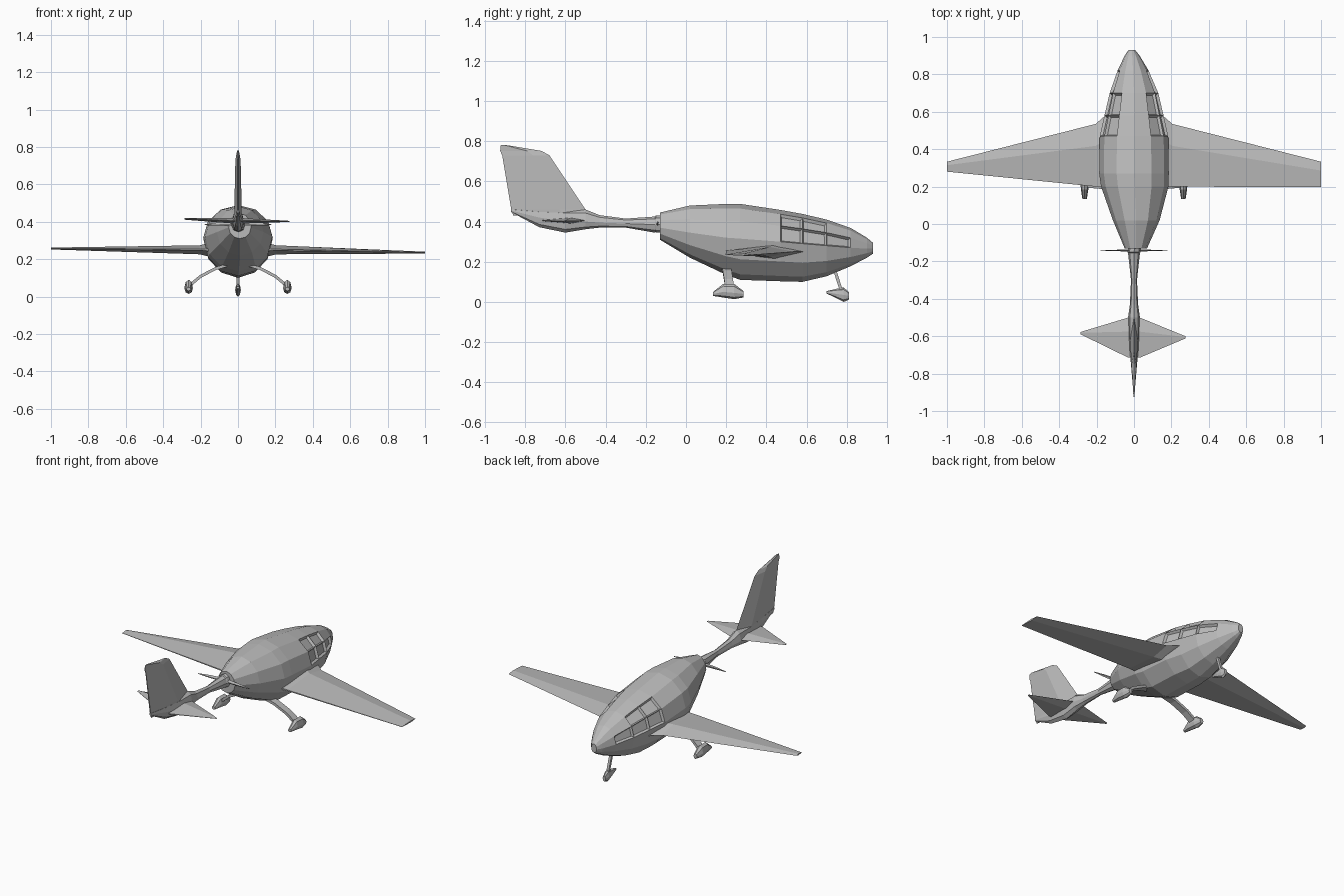
import bpy, bmesh, math
from mathutils import Vector

cube = bpy.data.objects.get("Cube")
if cube:
    bpy.data.objects.remove(cube, do_unlink=True)

grey = bpy.data.materials.new("plain_grey")
grey.use_nodes = True
colour = (0.5, 0.5, 0.5, 1)
grey.diffuse_color = colour
grey.node_tree.nodes["Principled BSDF"].inputs["Base Color"].default_value = colour


def loft(name, rings, detail=None):
    """Skin a list of equal-length point rings and cap both ends."""
    bm = bmesh.new()
    rows = [[bm.verts.new(p) for p in ring] for ring in rings]
    n = len(rows[0])
    for a, b in zip(rows, rows[1:]):
        for i in range(n):
            j = (i + 1) % n
            bm.faces.new((a[i], a[j], b[j], b[i]))
    bm.faces.new(rows[0])
    bm.faces.new(rows[-1])
    bmesh.ops.recalc_face_normals(bm, faces=bm.faces)
    if detail:
        detail(bm)
    mesh = bpy.data.meshes.new(name)
    bm.to_mesh(mesh)
    bm.free()
    mesh.materials.append(grey)
    obj = bpy.data.objects.new(name, mesh)
    bpy.context.collection.objects.link(obj)
    return obj


def body(name, stations, sides, detail=None):
    """Stations: y, centre x, half width, bottom z, widest z, top z."""
    rings = []
    for y, cx, w, low, mid, top in stations:
        ring = []
        for k in range(sides):
            a = math.tau * k / sides
            s = math.sin(a)
            ring.append((cx + w * math.cos(a), y, mid + s * ((top - mid) if s > 0 else (mid - low))))
        rings.append(ring)
    return loft(name, rings, detail)


def blade(name, sections, upright=False):
    """Sections: span position, leading y, trailing y, offset, half thickness."""
    rings = []
    for span, lead, trail, off, t in sections:
        crest = lead + (trail - lead) * 0.35
        outline = [(lead, off), (crest, off + t), (trail, off + t * 0.15),
                   (trail, off - t * 0.15), (crest, off - t)]
        rings.append([(o, y, span) if upright else (span, y, o) for y, o in outline])
    return loft(name, rings)


def strut(name, path, depth, thick):
    """Flat bar running along a path."""
    rings = []
    for i, p in enumerate(path):
        a, b = path[max(i - 1, 0)], path[min(i + 1, len(path) - 1)]
        run = (Vector(b) - Vector(a)).normalized()
        side = run.cross(Vector((0, 1, 0))).normalized() * thick
        fore = Vector((0, depth, 0))
        c = Vector(p)
        rings.append([c + side + fore, c + side - fore, c - side - fore, c - side + fore])
    return loft(name, rings)


# Sunken cabin windows and low side slots
def sink_windows(bm):
    panes = []
    for f in bm.faces:
        c = f.calc_center_median()
        if 0.42 < c.y < 0.8 and abs(c.x) > 0.08 and 0.29 < c.z < 0.4:
            panes.append(f)
    bmesh.ops.inset_individual(bm, faces=panes, thickness=0.012, depth=-0.014)


# Fuselage pod
body("fuselage", [
    (-0.13, 0.01, 0.06, 0.31, 0.37, 0.445),
    (0.02, 0.012, 0.125, 0.22, 0.345, 0.48),
    (0.2, 0.004, 0.18, 0.135, 0.32, 0.488),
    (0.27, 0, 0.186, 0.11, 0.315, 0.488),
    (0.47, 0, 0.183, 0.103, 0.3, 0.458),
    (0.58, 0, 0.158, 0.1, 0.29, 0.438),
    (0.7, 0, 0.13, 0.128, 0.28, 0.41),
    (0.82, -0.005, 0.083, 0.178, 0.27, 0.368),
    (0.9, -0.01, 0.04, 0.22, 0.265, 0.32),
    (0.93, -0.012, 0.018, 0.24, 0.265, 0.295)], 12, sink_windows)

# Tail boom
body("tail_boom", [
    (-0.155, 0, 0.032, 0.345, 0.385, 0.425),
    (-0.3, 0, 0.016, 0.37, 0.39, 0.415),
    (-0.43, 0, 0.022, 0.37, 0.395, 0.432),
    (-0.5, 0, 0.032, 0.362, 0.4, 0.46),
    (-0.6, 0, 0.03, 0.345, 0.4, 0.46),
    (-0.73, 0, 0.018, 0.372, 0.42, 0.46),
    (-0.87, 0, 0.006, 0.447, 0.455, 0.463)], 8)

# Hub and pusher propeller
body("propeller_hub", [
    (-0.165, 0, 0.025, 0.36, 0.385, 0.41),
    (-0.15, 0, 0.035, 0.345, 0.385, 0.43),
    (-0.12, 0.005, 0.035, 0.345, 0.385, 0.43)], 8)
for side, label in ((1, "left"), (-1, "right")):
    blade(label + "_propeller_blade", [
        (side * 0.02, -0.135, -0.147, 0.39, 0.012),
        (side * 0.1, -0.138, -0.145, 0.388, 0.009),
        (side * 0.18, -0.139, -0.142, 0.384, 0.002)])

# Tail fin and tailplane
blade("tail_fin", [
    (0.43, -0.47, -0.86, 0, 0.02),
    (0.46, -0.5, -0.87, 0, 0.02),
    (0.73, -0.68, -0.915, 0, 0.014),
    (0.752, -0.72, -0.925, 0, 0.01),
    (0.78, -0.89, -0.922, 0, 0.005)], upright=True)
blade("tailplane", [
    (-0.285, -0.577, -0.59, 0.415, 0.004),
    (-0.03, -0.5, -0.715, 0.405, 0.014),
    (0.03, -0.5, -0.715, 0.405, 0.014),
    (0.275, -0.6, -0.612, 0.402, 0.003)])

# Wings with root fillets
for side, label, trail, z in ((1, "left", 0.197, 0.235), (-1, "right", 0.28, 0.257)):
    blade(label + "_wing", [
        (side * 0.1, 0.62, 0.2, 0.25, 0.04),
        (side * 0.165, 0.57, 0.2, 0.25, 0.034),
        (side * 0.205, 0.535, 0.2, 0.25, 0.024),
        (side, 0.333, trail, z, 0.005)])

# Main landing gear
for side, label in ((1, "left"), (-1, "right")):
    strut(label + "_gear_leg", [
        (side * 0.05, 0.2, 0.17), (side * 0.12, 0.205, 0.15),
        (side * 0.2, 0.212, 0.108), (side * 0.258, 0.218, 0.06)], 0.022, 0.008)
    x = side * 0.264
    body(label + "_wheel_fairing", [
        (0.135, x, 0.012, 0.03, 0.04, 0.05),
        (0.185, x, 0.02, 0.022, 0.05, 0.09),
        (0.24, x, 0.023, 0.014, 0.045, 0.09),
        (0.285, x, 0.012, 0.022, 0.04, 0.055)], 8)

# Nose gear
strut("nose_gear_leg", [(0, 0.74, 0.16), (0, 0.775, 0.05)], 0.008, 0.008)
body("nose_wheel_fairing", [
    (0.7, 0, 0.008, 0.042, 0.048, 0.054),
    (0.75, 0, 0.014, 0.018, 0.04, 0.066),
    (0.785, 0, 0.015, 0, 0.035, 0.072),
    (0.812, 0, 0.01, 0.012, 0.03, 0.048)], 8)
